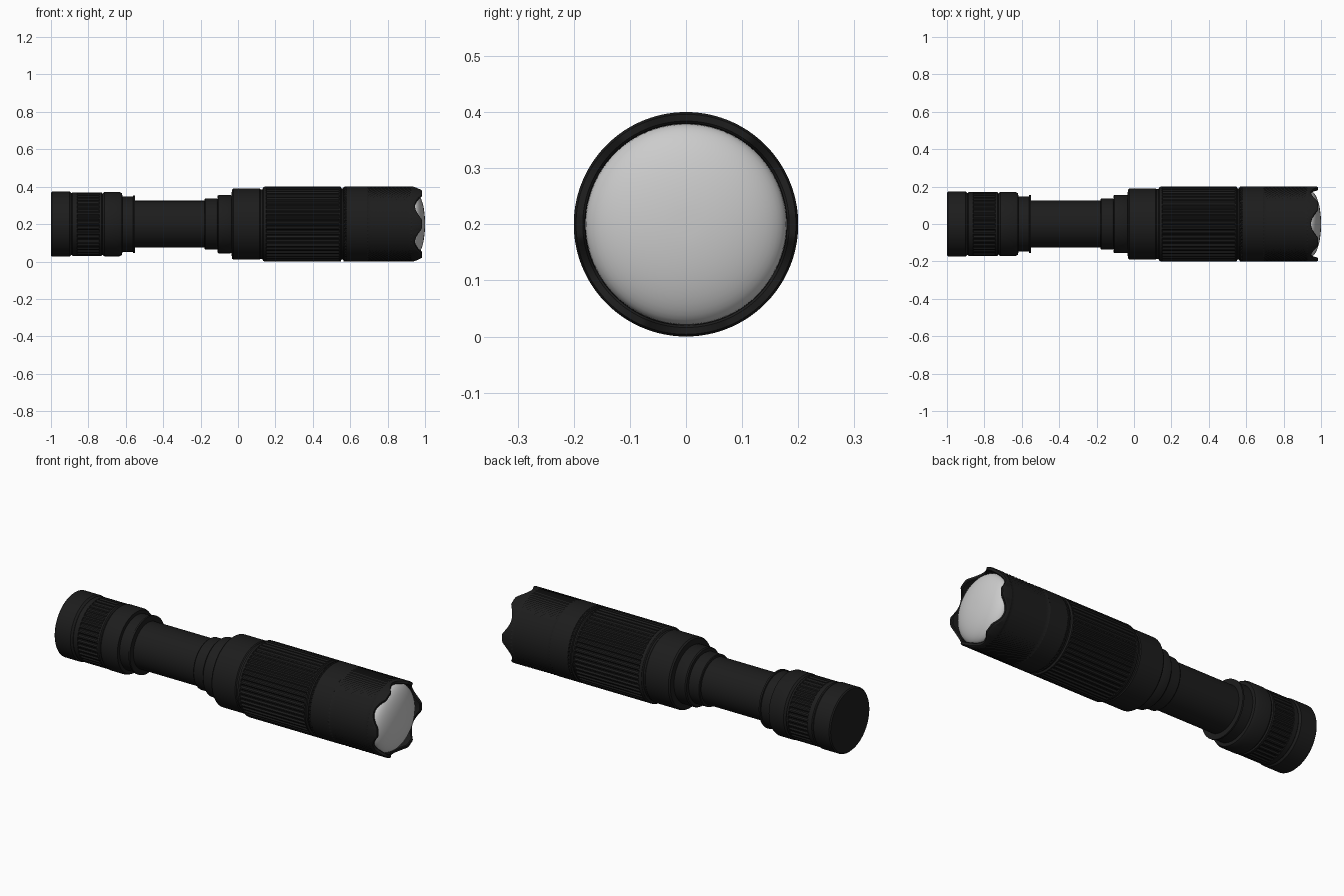
import bpy, bmesh, math

if "Cube" in bpy.data.objects:
    bpy.data.objects.remove(bpy.data.objects["Cube"])

CZ = 0.2          # height of the torch axis
N = 96            # sides of the round parts

black = bpy.data.materials.new("black_metal")
black.diffuse_color = (0.012, 0.012, 0.012, 1)
black.use_nodes = True
black.node_tree.nodes["Principled BSDF"].inputs["Base Color"].default_value = black.diffuse_color


def lathe(name, profile, n=N, shape=None, cap_start=False, cap_end=False, mat=black):
    """Spin (x, radius) pairs about the x axis; shape may bend each point."""
    bm = bmesh.new()
    rings = []
    for i, (x, r) in enumerate(profile):
        ring = []
        for j in range(n):
            a = 2 * math.pi * j / n
            px, pr = shape(i, j, a, x, r) if shape else (x, r)
            ring.append(bm.verts.new((px, pr * math.sin(a), CZ + pr * math.cos(a))))
        rings.append(ring)
    for p, q in zip(rings, rings[1:]):
        for j in range(n):
            k = (j + 1) % n
            bm.faces.new((p[j], q[j], q[k], p[k]))
    if cap_start:
        bm.faces.new(rings[0])
    if cap_end:
        bm.faces.new(rings[-1])
    bmesh.ops.recalc_face_normals(bm, faces=bm.faces)
    # keep normals pointing away from the axis
    mid = rings[len(rings) // 2][0]
    f = max(bm.faces, key=lambda f: math.hypot(f.calc_center_median().y,
                                               f.calc_center_median().z - CZ) if len(f.verts) == 4 else 0)
    c = f.calc_center_median()
    if not (cap_start or cap_end) and f.normal.y * c.y + f.normal.z * (c.z - CZ) < 0:
        bmesh.ops.reverse_faces(bm, faces=bm.faces)
    me = bpy.data.meshes.new(name)
    bm.to_mesh(me)
    bm.free()
    ob = bpy.data.objects.new(name, me)
    bpy.context.collection.objects.link(ob)
    if mat:
        me.materials.append(mat)
    bpy.context.view_layer.objects.active = ob
    ob.select_set(True)
    bpy.ops.object.shade_smooth_by_angle(angle=math.radians(30))
    ob.select_set(False)
    return ob


def flutes(depth, inner):
    """Square lengthwise grooves, applied to the rings listed in inner."""
    def shape(i, j, a, x, r):
        return x, r - depth if i in inner and j % 4 >= 2 else r
    return shape


# tail cap: end collar, fluted grip, plain collar and neck
lathe("tail_end", [(-1, 0.168), (-0.994, 0.174), (-0.9, 0.174), (-0.895, 0.17), (-0.89, 0.165)],
      cap_start=True)
lathe("tail_grip", [(-0.89, 0.165), (-0.885, 0.17), (-0.86, 0.17), (-0.858, 0.17),
                    (-0.742, 0.17), (-0.74, 0.17), (-0.73, 0.17), (-0.725, 0.163)],
      n=160, shape=flutes(0.006, (3, 4)))
lathe("tail_collar", [(-0.725, 0.163), (-0.715, 0.172), (-0.635, 0.172), (-0.62, 0.165),
                      (-0.618, 0.148)])
lathe("tail_neck", [(-0.618, 0.148), (-0.562, 0.148), (-0.56, 0.154), (-0.551, 0.154),
                    (-0.55, 0.125)])

# slim battery tube and the steps up to the head
lathe("battery_tube", [(-0.55, 0.125), (-0.18, 0.125)])
lathe("small_step", [(-0.18, 0.125), (-0.178, 0.134), (-0.174, 0.137), (-0.115, 0.137), (-0.11, 0.134)])
lathe("middle_step", [(-0.11, 0.134), (-0.109, 0.151), (-0.103, 0.156), (-0.04, 0.156), (-0.034, 0.153)])
lathe("head_shoulder", [(-0.034, 0.153), (-0.033, 0.184), (-0.025, 0.19), (0.115, 0.19),
                        (0.12, 0.186), (0.13, 0.186)])

# fluted sliding sleeve
lathe("focus_sleeve", [(0.13, 0.186), (0.135, 0.196), (0.142, 0.2), (0.15, 0.2), (0.152, 0.2),
                       (0.54, 0.2), (0.542, 0.2), (0.549, 0.2), (0.553, 0.19), (0.562, 0.19)],
      n=192, shape=flutes(0.007, (4, 5)))

# plain band with a fine toothed line
lathe("head_band", [(0.562, 0.19), (0.565, 0.199), (0.57, 0.2), (0.571, 0.2), (0.58, 0.2),
                    (0.581, 0.2), (0.69, 0.2)],
      n=240, shape=flutes(0.004, (3, 4)))

# diamond knurled band
ROWS = 24
lathe("knurled_band", [(0.69 + 0.24 * i / ROWS, 0.2) for i in range(ROWS + 1)], n=120,
      shape=lambda i, j, a, x, r: (x, r - 0.006 if (i + j) % 2 and 0 < i < ROWS else r))


# scalloped bezel: six rounded bites in the rim
def scallop(i, j, a, x, r):
    if 1 <= i <= 4:
        t = (a + math.pi / 6) % (math.pi / 3) - math.pi / 6
        x -= 0.038 * max(0, math.cos(t / math.radians(23) * math.pi / 2))
    return x, r


lathe("scalloped_bezel", [(0.93, 0.2), (0.976, 0.2), (0.984, 0.196), (0.984, 0.184),
                          (0.98, 0.18), (0.938, 0.179)], n=180, shape=scallop)

# domed lens, plain grey
dome = [(0.938 + 0.062 * math.cos(t), 0.179 * math.sin(t) ** 0.95)
        for t in (math.pi / 2 * (1 - k / 14) for k in range(14))]
lathe("lens", dome, cap_end=True, mat=None)
